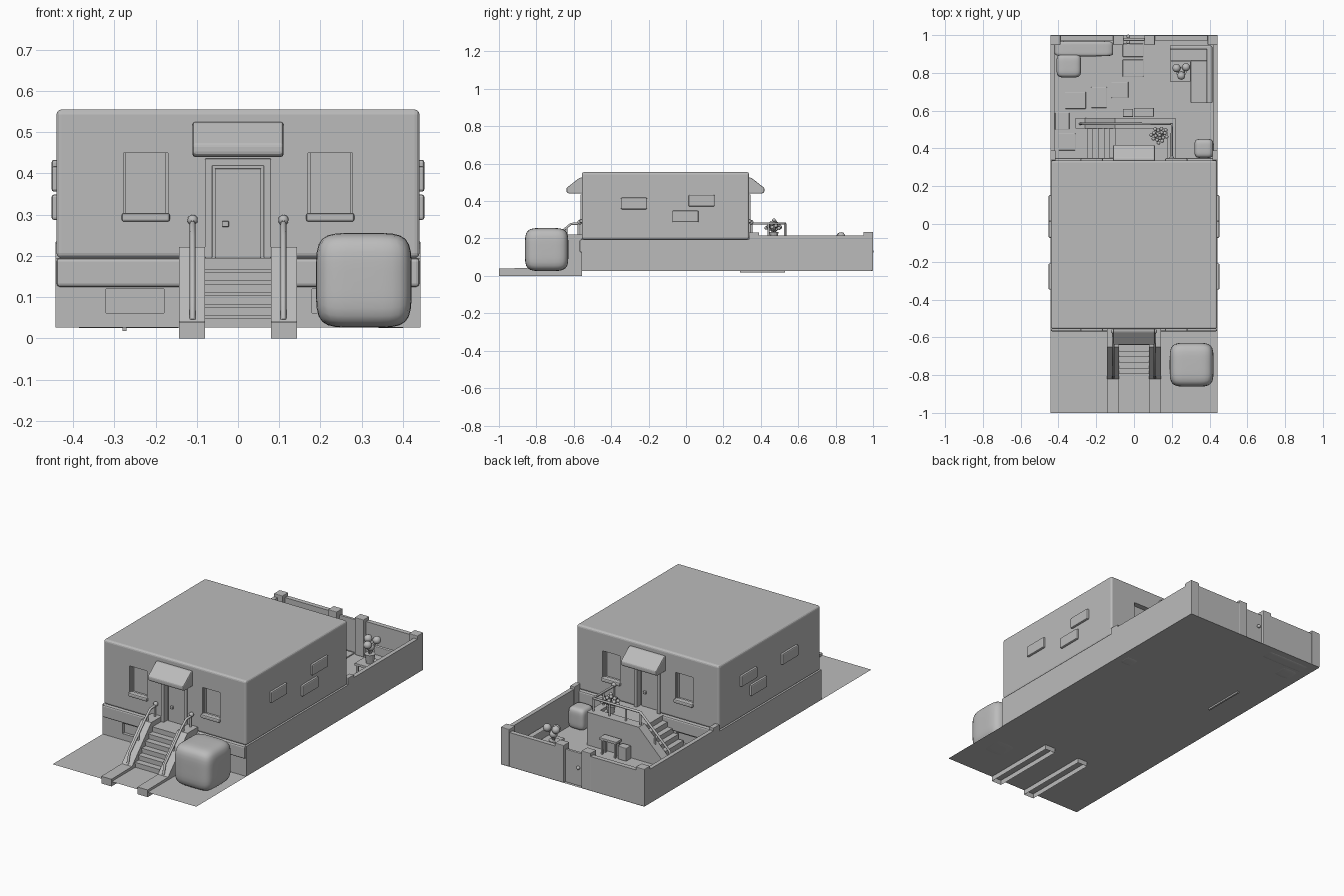
import bpy, bmesh, math
from mathutils import Vector

old = bpy.data.objects.get("Cube")
if old:
    bpy.data.objects.remove(old, do_unlink=True)

plaster = bpy.data.materials.new("plain_grey")
plaster.use_nodes = True
grey = (0.5, 0.5, 0.5, 1)
plaster.diffuse_color = grey
plaster.node_tree.nodes["Principled BSDF"].inputs["Base Color"].default_value = grey

GROUND, FLOOR, TOP = 0.027, 0.195, 0.555
HALF = 0.44
FRONT, BACK = -0.557, 0.337
WALL_TOP = 0.217


def finish(name, bm, bevel=0, segments=2, smooth=False):
    bmesh.ops.recalc_face_normals(bm, faces=bm.faces)
    for f in bm.faces:
        f.smooth = smooth
    mesh = bpy.data.meshes.new(name)
    bm.to_mesh(mesh)
    bm.free()
    mesh.materials.append(plaster)
    ob = bpy.data.objects.new(name, mesh)
    bpy.context.collection.objects.link(ob)
    if bevel:
        mod = ob.modifiers.new("soft_edges", "BEVEL")
        mod.width, mod.segments = bevel, segments
    return ob


def box(name, xs, ys, zs, bevel=0, segments=2):
    bm = bmesh.new()
    bmesh.ops.create_cube(bm, size=1)
    for v in bm.verts:
        for i, span in enumerate((xs, ys, zs)):
            v.co[i] = sum(span) / 2 + v.co[i] * abs(span[1] - span[0])
    return finish(name, bm, bevel, segments)


def prism(name, profile, axis, span, bevel=0, open_bottom=False):
    """Extrude a (horizontal, z) profile along x or y."""
    bm = bmesh.new()
    place = (lambda h, z, d: (d, h, z)) if axis == "x" else (lambda h, z, d: (h, d, z))
    face = bm.faces.new([bm.verts.new(place(h, z, span[0])) for h, z in profile])
    move = place(0, 0, span[1] - span[0])
    new = bmesh.ops.extrude_face_region(bm, geom=[face], use_keep_orig=True)["geom"]
    bmesh.ops.translate(bm, vec=move, verts=[v for v in new if isinstance(v, bmesh.types.BMVert)])
    if open_bottom:
        low = [f for f in bm.faces if all(v.co.z < 0.001 for v in f.verts)]
        bmesh.ops.delete(bm, geom=low, context="FACES")
    return finish(name, bm, bevel)


def puff(name, center, size, power=4):
    """Rounded block made from a subdivided cube."""
    bm = bmesh.new()
    bmesh.ops.create_cube(bm, size=2)
    bmesh.ops.subdivide_edges(bm, edges=bm.edges[:], cuts=9, use_grid_fill=True)
    for v in bm.verts:
        n = sum(abs(c) ** power for c in v.co) ** (1 / power)
        v.co = Vector(center) + Vector([c / n * s / 2 for c, s in zip(v.co, size)])
    return finish(name, bm, smooth=True)


def ball(name, center, radius):
    bm = bmesh.new()
    bmesh.ops.create_icosphere(bm, subdivisions=2, radius=radius)
    bmesh.ops.translate(bm, vec=center, verts=bm.verts)
    return finish(name, bm, smooth=True)


def pot(name, x, y, z, radius, height):
    bm = bmesh.new()
    bmesh.ops.create_cone(bm, cap_ends=True, segments=12, radius1=radius * 0.7,
                          radius2=radius, depth=height)
    bmesh.ops.translate(bm, vec=(x, y, z + height / 2), verts=bm.verts)
    return finish(name, bm)


def rod(name, points, radius):
    curve = bpy.data.curves.new(name, "CURVE")
    curve.dimensions = "3D"
    curve.bevel_depth, curve.bevel_resolution, curve.use_fill_caps = radius, 1, True
    line = curve.splines.new("POLY")
    line.points.add(len(points) - 1)
    for p, co in zip(line.points, points):
        p.co = (*co, 1)
    curve.materials.append(plaster)
    ob = bpy.data.objects.new(name, curve)
    bpy.context.collection.objects.link(ob)


def cut(target, xs, ys, zs):
    tool = box("opening_cutter", xs, ys, zs)
    tool.hide_render = tool.hide_viewport = True
    mod = target.modifiers.new("opening", "BOOLEAN")
    mod.object, mod.operation, mod.solver = tool, "DIFFERENCE", "EXACT"


# Ground sheet and house body
bm = bmesh.new()
bmesh.ops.create_grid(bm, x_segments=1, y_segments=1, size=1)
for v in bm.verts:
    v.co = (v.co.x * 0.443, v.co.y, GROUND)
finish("ground", bm)
house = box("house_body", (-HALF, HALF), (FRONT, BACK), (FLOOR, TOP), 0.012, 3)
base = box("house_base", (-0.443, 0.443), (FRONT - 0.002, BACK + 0.002), (GROUND, FLOOR))

# Openings, doors, sills and awnings on front and back
for wall, out, label in ((FRONT, -1, "front"), (BACK, 1, "back")):
    def deep(a, b):
        return (wall + out * a, wall + out * b)
    for s in (-1, 1):
        cut(house, (s * 0.17, s * 0.278), deep(-0.03, 0.05), (0.3, 0.45))
        cut(base, (s * 0.18, s * 0.32), deep(-0.015, 0.05), (0.062, 0.12))
        box(label + "_window_sill", (s * 0.165, s * 0.282), deep(-0.02, 0.012), (0.283, 0.304), 0.006)
        box(label + "_base_band", (s * 0.08, s * HALF), deep(-0.02, 0.012), (0.125, FLOOR), 0.008)
        box(label + "_door_jamb", (s * 0.062, s * 0.08), deep(-0.03, 0.008), (FLOOR, 0.436), 0.002)
        for edge in (0.172, 0.276):
            box(label + "_window_frame", (s * (edge - 0.004), s * (edge + 0.004)), deep(-0.028, -0.012), (0.3, 0.45))
    cut(house, (-0.064, 0.064), deep(-0.03, 0.05), (0.18, 0.418))
    box(label + "_door_lintel", (-0.08, 0.08), deep(-0.03, 0.008), (0.418, 0.436), 0.002)
    box(label + "_door", (-0.056, 0.056), deep(-0.04, -0.022), (FLOOR, 0.412), 0.002)
    box(label + "_door_knob", (out * 0.038, out * 0.022), deep(-0.03, -0.01), (0.27, 0.285), 0.003)
    slope = [(-0.01, 0.525), (0.012, 0.525), (0.082, 0.47), (0.082, 0.447), (0.07, 0.44), (-0.01, 0.44)]
    prism(label + "_awning", [(wall + out * d, z) for d, z in slope], "x", (-0.11, 0.11), 0.006)

# Raised wall bricks on both sides
for s in (-1, 1):
    for y, z in ((-0.278, 0.387), (0.083, 0.402), (-0.003, 0.318)):
        box("wall_brick", (s * 0.43, s * 0.452), (y - 0.07, y + 0.07), (z - 0.031, z + 0.031), 0.006)

# Front stairs with cheeks and handrails
box("front_landing", (-0.08, 0.08), (-0.64, FRONT), (GROUND, FLOOR))
STEPS = 5
RISE = (FLOOR - GROUND) / (STEPS + 1)
for i in range(STEPS):
    y = -0.64 - i * 0.03
    top = FLOOR - (i + 1) * RISE
    box("front_step", (-0.08, 0.08), (y - 0.03, y), (GROUND, top))
    box("front_tread", (-0.08, 0.08), (y - 0.034, y), (top - 0.008, top + 0.001))
cheek = [(-1, 0), (-1, 0.04), (-0.82, 0.042), (-0.65, 0.222), (FRONT, 0.222), (FRONT, 0)]
rail = [(-0.565, 0.28), (-0.615, 0.278), (-0.655, 0.245), (-0.8, 0.1), (-0.815, 0.045)]
for s in (-1, 1):
    prism("front_stair_cheek", cheek, "x", (s * 0.08, s * 0.143), open_bottom=True)
    rod("front_handrail", [(s * 0.11, y, z) for y, z in rail], 0.007)
    for y, low, high in ((-0.575, 0.2, 0.28), (-0.64, 0.2, 0.26), (-0.72, 0.13, 0.18)):
        rod("front_rail_post", [(s * 0.11, y, low), (s * 0.11, y, high)], 0.006)
    ball("front_rail_knob", (s * 0.11, -0.568, 0.287), 0.013)
puff("front_bush", (0.305, -0.745, 0.141), (0.232, 0.232, 0.23), 5)

# Back landing and side stairs
box("back_landing", (-0.1, 0.2), (BACK, 0.54), (GROUND, FLOOR))
for i in range(STEPS):
    x = -0.1 - i * 0.03
    box("back_step", (x - 0.03, x), (BACK, 0.52), (GROUND, FLOOR - (i + 1) * RISE))
side = [(0.22, GROUND), (0.22, 0.21), (-0.1, 0.21), (-0.26, 0.05), (-0.31, 0.05), (-0.31, GROUND)]
prism("back_stair_cheek", side, "y", (0.505, 0.56))
box("landing_curb", (0.175, 0.22), (BACK, 0.51), (GROUND, 0.21))
rod("back_handrail", [(0.2, 0.345, 0.28), (0.2, 0.53, 0.28), (-0.09, 0.53, 0.28),
                      (-0.27, 0.53, 0.11), (-0.285, 0.53, 0.05)], 0.007)
for x, y, low, high in ((0.2, 0.35, 0.2, 0.28), (0.2, 0.44, 0.2, 0.28), (0.2, 0.53, 0.2, 0.28),
                        (0.1, 0.53, 0.2, 0.28), (0, 0.53, 0.2, 0.28), (-0.09, 0.53, 0.2, 0.28),
                        (-0.18, 0.53, 0.12, 0.195)):
    rod("back_rail_post", [(x, y, low), (x, y, high)], 0.006)
ball("back_rail_knob", (0.2, 0.348, 0.287), 0.013)
box("under_board", (-0.28, -0.27), (0.29, 0.53), (0.018, GROUND))

# Garden walls, pillars and gate
for s in (-1, 1):
    box("garden_side_wall", (s * 0.42, s * 0.443), (BACK, 0.99), (GROUND, WALL_TOP))
    box("garden_back_wall", (s * 0.06, s * HALF), (0.972, 0.998), (GROUND, WALL_TOP))
    box("corner_pillar", (s * 0.39, s * 0.443), (0.948, 1), (GROUND, 0.235), 0.003)
    box("house_pillar", (s * 0.415, s * 0.443), (BACK, 0.39), (GROUND, 0.232), 0.003)
    box("gate_pillar", (s * 0.055, s * 0.11), (0.948, 1), (GROUND, 0.235), 0.003)
box("gate", (-0.055, 0.055), (0.97, 0.985), (GROUND, 0.21), 0.002)
for y in (0.962, 0.993):
    ball("gate_knob", (-0.03, y, 0.13), 0.01)

# Garden shrubs and paving
puff("long_hedge", (-0.265, 0.928, 0.075), (0.31, 0.08, 0.1), 8)
puff("corner_shrub", (-0.345, 0.838, 0.08), (0.13, 0.125, 0.11), 5)
puff("house_shrub", (0.37, 0.4, 0.085), (0.1, 0.1, 0.12), 5)
for x, y, w, d in ((-0.31, 0.655, 0.11, 0.09), (-0.185, 0.67, 0.085, 0.11), (-0.075, 0.71, 0.09, 0.085),
                   (-0.355, 0.435, 0.09, 0.09), (-0.38, 0.545, 0.075, 0.09),
                   (-0.005, 0.825, 0.11, 0.09), (-0.005, 0.92, 0.11, 0.07)):
    box("paving_stone", (x - w / 2, x + w / 2), (y - d / 2, y + d / 2), (GROUND, 0.035), 0.003)

# Corner bench, low table and small bench by the landing
box("bench_long_seat", (0.3, 0.41), (0.64, 0.865), (GROUND, 0.075), 0.004)
box("bench_long_back", (0.385, 0.415), (0.64, 0.94), (GROUND, 0.12), 0.004)
box("bench_short_seat", (0.19, 0.41), (0.865, 0.94), (GROUND, 0.075), 0.004)
box("bench_short_back", (0.19, 0.41), (0.925, 0.945), (GROUND, 0.12), 0.004)


def table(name, xs, ys, top):
    box(name + "_top", xs, ys, (top - 0.014, top), 0.002)
    for x in (xs[0] + 0.012, xs[1] - 0.012):
        for y in (ys[0] + 0.01, ys[1] - 0.01):
            box(name + "_leg", (x - 0.005, x + 0.005), (y - 0.005, y + 0.005), (GROUND, top - 0.01))


table("flower_table", (0.19, 0.3), (0.755, 0.86), 0.09)
table("side_table", (0, 0.105), (0.567, 0.615), 0.12)
box("side_crate", (-0.058, -0.005), (0.567, 0.61), (GROUND, 0.1), 0.003)

# Potted flowers on the table and the landing
pot("table_pot", 0.25, 0.805, 0.09, 0.028, 0.05)
for x, y, z in ((0.225, 0.825, 0.21), (0.275, 0.83, 0.212), (0.25, 0.785, 0.195), (0.25, 0.81, 0.175)):
    rod("flower_stem", [(0.25, 0.805, 0.13), (x, y, z)], 0.004)
    ball("flower_head", (x, y, z), 0.022)
pot("landing_pot", 0.135, 0.47, FLOOR, 0.025, 0.04)
for i in range(18):
    angle = i * math.pi * (3 - math.sqrt(5))
    reach = 0.045 * math.sqrt(i / 18)
    tip = (0.135 + reach * math.cos(angle), 0.47 + reach * math.sin(angle), 0.298 - reach)
    rod("blossom_stem", [(0.135, 0.47, 0.23), tip], 0.002)
    ball("blossom", tip, 0.01)
